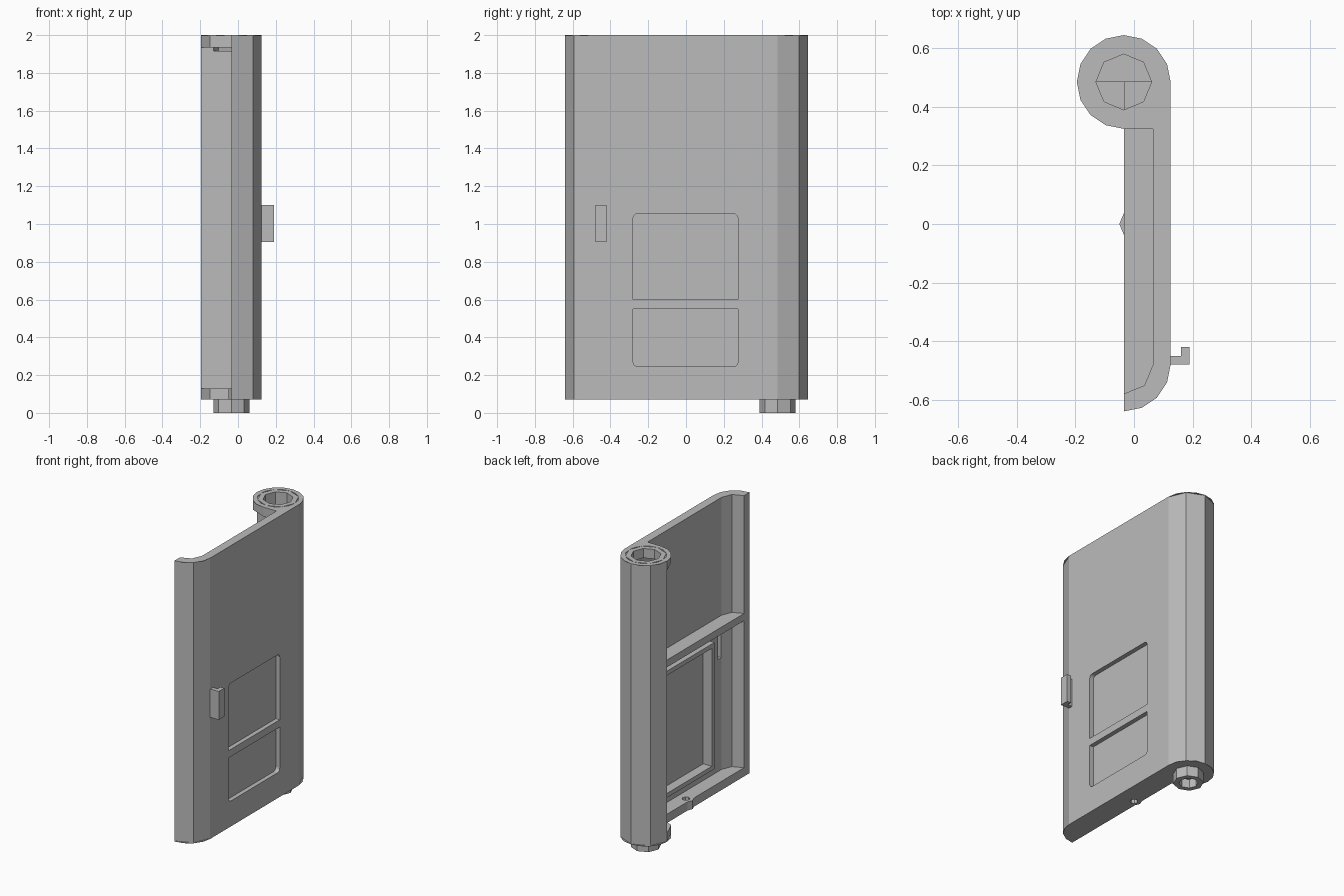
import bpy, bmesh
from math import cos, sin, radians

cube = bpy.data.objects.get("Cube")
if cube:
    bpy.data.objects.remove(cube, do_unlink=True)

grey = bpy.data.materials.new("plain_grey")
grey.use_nodes = True
COLOR = (0.5, 0.5, 0.5, 1)
grey.diffuse_color = COLOR
grey.node_tree.nodes["Principled BSDF"].inputs["Base Color"].default_value = COLOR

EDGE = -0.035            # open side of the door
INNER, OUTER = 0.065, 0.125
HINGE = (EDGE, 0.485)    # hinge axis
CORNER = (EDGE, -0.48)   # centre of the rounded front edge
BOTTOM, FLOOR, CAP, TOP = 0.07, 0.13, 1.935, 2.0


def arc(centre, r, start, end, step=45):
    n = max(1, round(abs(end - start) / step))
    angles = [radians(start + (end - start) * i / n) for i in range(n + 1)]
    return [(centre[0] + r * cos(a), centre[1] + r * sin(a)) for a in angles]


def circle(centre, r, step=45):
    return arc(centre, r, 0, 360, step)[:-1]


def prism(name, outline, low, high, along="z"):
    """Extrude an outline along z, or a (y, z) outline along x."""
    bm = bmesh.new()
    place = (lambda p: (*p, low)) if along == "z" else (lambda p: (low, *p))
    face = bm.faces.new([bm.verts.new(place(p)) for p in outline])
    moved = bmesh.ops.extrude_face_region(bm, geom=[face])["geom"]
    d = high - low
    bmesh.ops.translate(bm, vec=(0, 0, d) if along == "z" else (d, 0, 0),
                        verts=[v for v in moved if isinstance(v, bmesh.types.BMVert)])
    bmesh.ops.recalc_face_normals(bm, faces=bm.faces)
    mesh = bpy.data.meshes.new(name)
    bm.to_mesh(mesh)
    bm.free()
    mesh.materials.append(grey)
    ob = bpy.data.objects.new(name, mesh)
    bpy.context.collection.objects.link(ob)
    return ob


def rect(a0, a1, b0, b1):
    return [(a0, b0), (a1, b0), (a1, b1), (a0, b1)]


def combine(target, tool, operation="DIFFERENCE"):
    tool.hide_render = True
    mod = target.modifiers.new("cut", "BOOLEAN")
    mod.operation, mod.object, mod.solver = operation, tool, "EXACT"
    bpy.context.view_layer.objects.active = target
    bpy.ops.object.modifier_apply(modifier=mod.name)
    bpy.data.objects.remove(tool, do_unlink=True)


def door_outline(step):
    return arc(HINGE, 0.16, 0, 270, step) + arc(CORNER, 0.16, -90, 0, step)


# Door body with finely rounded top and bottom rims
door = prism("door_body", door_outline(45), BOTTOM, TOP)
for low in (BOTTOM, TOP - 0.004):
    combine(door, prism("rim", door_outline(22.5), low, low + 0.004), "UNION")

# Boss on the floor
combine(door, prism("boss", circle((0, 0), 0.05), BOTTOM + 0.001, FLOOR), "UNION")

# Hollow inside and the gap beside the hinge
hollow = [(INNER, 0.325), (-0.3, 0.325), (-0.3, -0.58)] + arc(CORNER, 0.1, -90, 0)
combine(door, prism("hollow", hollow, FLOOR, 2.1))
combine(door, prism("hinge_gap", rect(-0.3, INNER, 0.3, HINGE[1]), FLOOR, CAP))

# Hinge hole, bushing seat and boss hole
combine(door, prism("hinge_hole", circle(HINGE, 0.095), CAP - 0.02, 2.1))
combine(door, prism("bushing_seat", circle(HINGE, 0.13, 22.5), TOP - 0.004, 2.1))
combine(door, prism("boss_hole", circle((0, 0), 0.025), 0, 0.2))

# Two outer recesses, rounded at the far corners
R, Y0, Y1 = 0.025, -0.28, 0.275
upper = ([(Y0, 0.6), (Y1, 0.6)] + arc((Y1 - R, 1.055 - R), R, 0, 90, 22.5)
         + arc((Y0 + R, 1.055 - R), R, 90, 180, 22.5))
lower = ([(Y1, 0.55), (Y0, 0.55)] + arc((Y0 + R, 0.245 + R), R, 180, 270, 22.5)
         + arc((Y1 - R, 0.245 + R), R, 270, 360, 22.5))
for outline in (upper, lower):
    combine(door, prism("recess", outline, 0.095, 0.2, "x"))

# Slot behind the handle
combine(door, prism("handle_slot", rect(-0.475, -0.44, 0.9, 1.1), 0.03, 0.095, "x"))

# Bushing set into the hinge cap
bushing = prism("hinge_bushing", circle(HINGE, 0.13), TOP - 0.02, TOP)
combine(bushing, prism("bushing_hole", circle(HINGE, 0.095), 1.9, 2.1))

# Hollow pin under the hinge
pin = prism("hinge_pin", circle(HINGE, 0.095), 0, BOTTOM + 0.005)
combine(pin, prism("pin_hole", circle(HINGE, 0.06), -0.1, 0.06))

# Inner shelf
prism("inner_shelf", rect(EDGE, INNER + 0.01, -0.58, HINGE[1]), 1.14, 1.19)

# Raised frame behind the recesses
frame = prism("inner_frame", rect(-0.31, 0.305, 0.215, 1.085), 0, INNER + 0.005, "x")
combine(frame, prism("frame_opening", rect(Y0, Y1, 0.245, 1.055), -0.1, 0.2, "x"))

# Hooked handle
hook = [(OUTER - 0.01, -0.48), (0.19, -0.48), (0.19, -0.42),
        (0.16, -0.42), (0.16, -0.45), (OUTER - 0.01, -0.45)]
prism("handle", hook, 0.905, 1.1)
